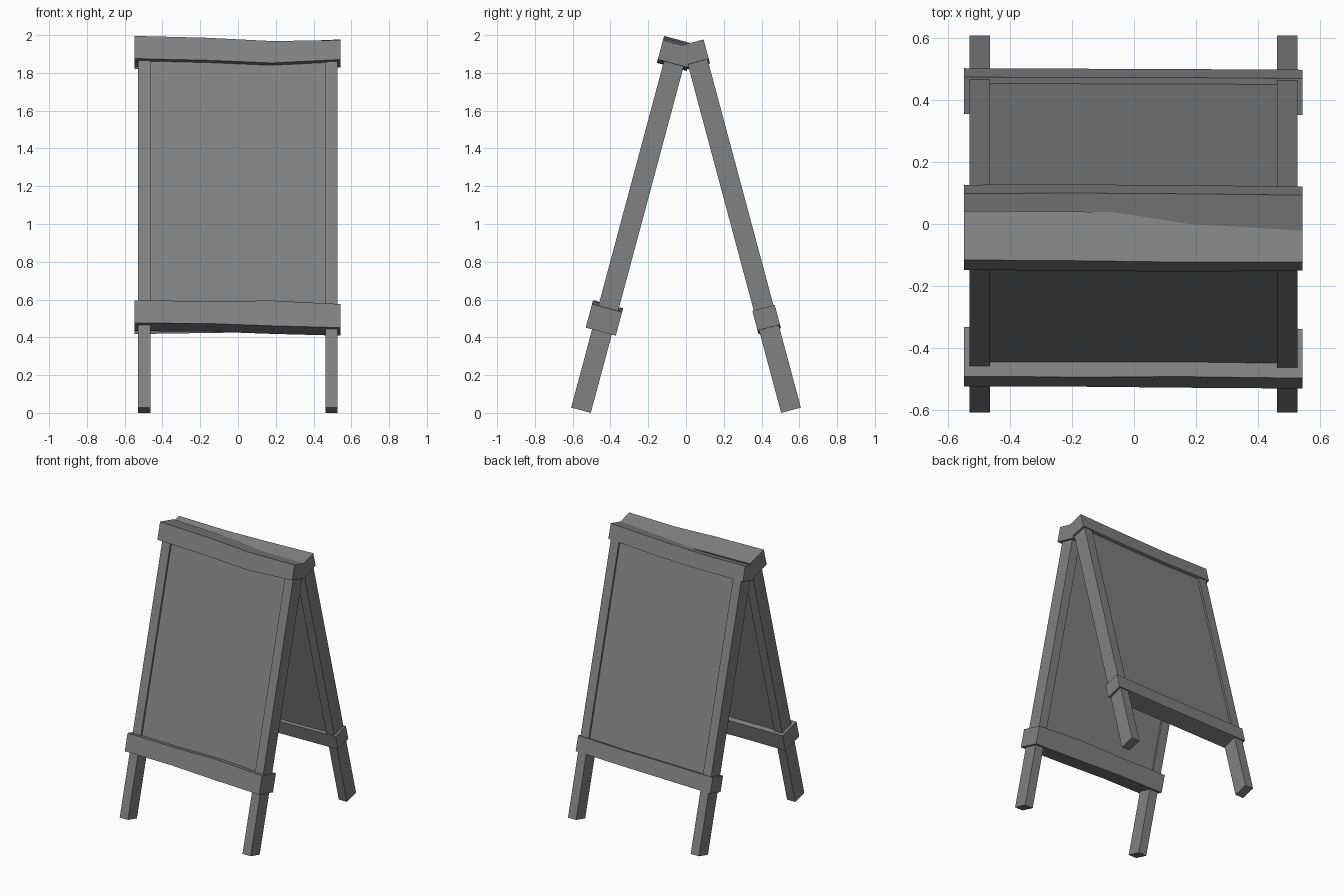
import bpy, bmesh, math
from mathutils import Vector

cube = bpy.data.objects.get("Cube")
if cube:
    bpy.data.objects.remove(cube, do_unlink=True)

# Single flat grey
grey = bpy.data.materials.new("grey_wood")
grey.use_nodes = True
grey.diffuse_color = (0.22, 0.22, 0.22, 1)
bsdf = next(n for n in grey.node_tree.nodes if n.type == 'BSDF_PRINCIPLED')
bsdf.inputs["Base Color"].default_value = grey.diffuse_color
bsdf.inputs["Roughness"].default_value = 0.9

TILT = math.radians(15)
SIN, COS = math.sin(TILT), math.cos(TILT)


def place(side, x, t, s):
    """Leaning frame: t is outward from the leg axis, s runs up the leg.
    side is -1 for the front frame and 1 for the back frame."""
    y = 0.556 + t * COS - s * SIN
    return Vector((x, side * y, 0.014 + t * SIN + s * COS))


def beam(name, side, xs, inner, outer, bottoms, tops):
    """Loft rectangular sections along x, then cap both ends."""
    bm = bmesh.new()
    rings = []
    for x, b, top in zip(xs, bottoms, tops):
        section = [(inner, b), (outer, b), (outer, top), (inner, top)]
        rings.append([bm.verts.new(place(side, x, t, s)) for t, s in section])
    for a, b in zip(rings, rings[1:]):
        for i in range(4):
            j = (i + 1) % 4
            bm.faces.new((a[i], a[j], b[j], b[i]))
    bm.faces.new(rings[0])
    bm.faces.new(rings[-1][::-1])
    bmesh.ops.recalc_face_normals(bm, faces=bm.faces[:])
    mesh = bpy.data.meshes.new(name)
    bm.to_mesh(mesh)
    bm.free()
    mesh.materials.append(grey)
    obj = bpy.data.objects.new(name, mesh)
    bpy.context.collection.objects.link(obj)
    return obj


# Legs and recessed panels, identical on both frames
for label, side in (("front", -1), ("back", 1)):
    for hand, xs in (("right", (-0.53, -0.464)), ("left", (0.462, 0.528))):
        beam(f"{label}_{hand}_leg", side, xs, -0.054, 0.054, (0, 0), (1.94, 1.94))
    beam(f"{label}_panel", side, (-0.47, 0.47), -0.04, 0.04, (0.5, 0.5), (1.93, 1.93))

# Uneven hand-cut rails
RAIL_X = (-0.548, -0.17, 0.18, 0.543)
beam("front_top_rail", -1, RAIL_X, -0.076, 0.088,
     (1.904, 1.895, 1.88, 1.899), (2.028, 2.018, 2.0, 2.005))
beam("front_lower_rail", -1, RAIL_X, -0.076, 0.089,
     (0.454, 0.452, 0.439, 0.429), (0.579, 0.574, 0.577, 0.558))
beam("back_top_rail", 1, RAIL_X, -0.062, 0.061,
     (1.887, 1.884, 1.892, 1.91), (1.995, 1.99, 2.0, 2.016))
beam("back_lower_rail", 1, RAIL_X, -0.062, 0.061,
     (0.434, 0.44, 0.445, 0.453), (0.545, 0.549, 0.551, 0.561))
